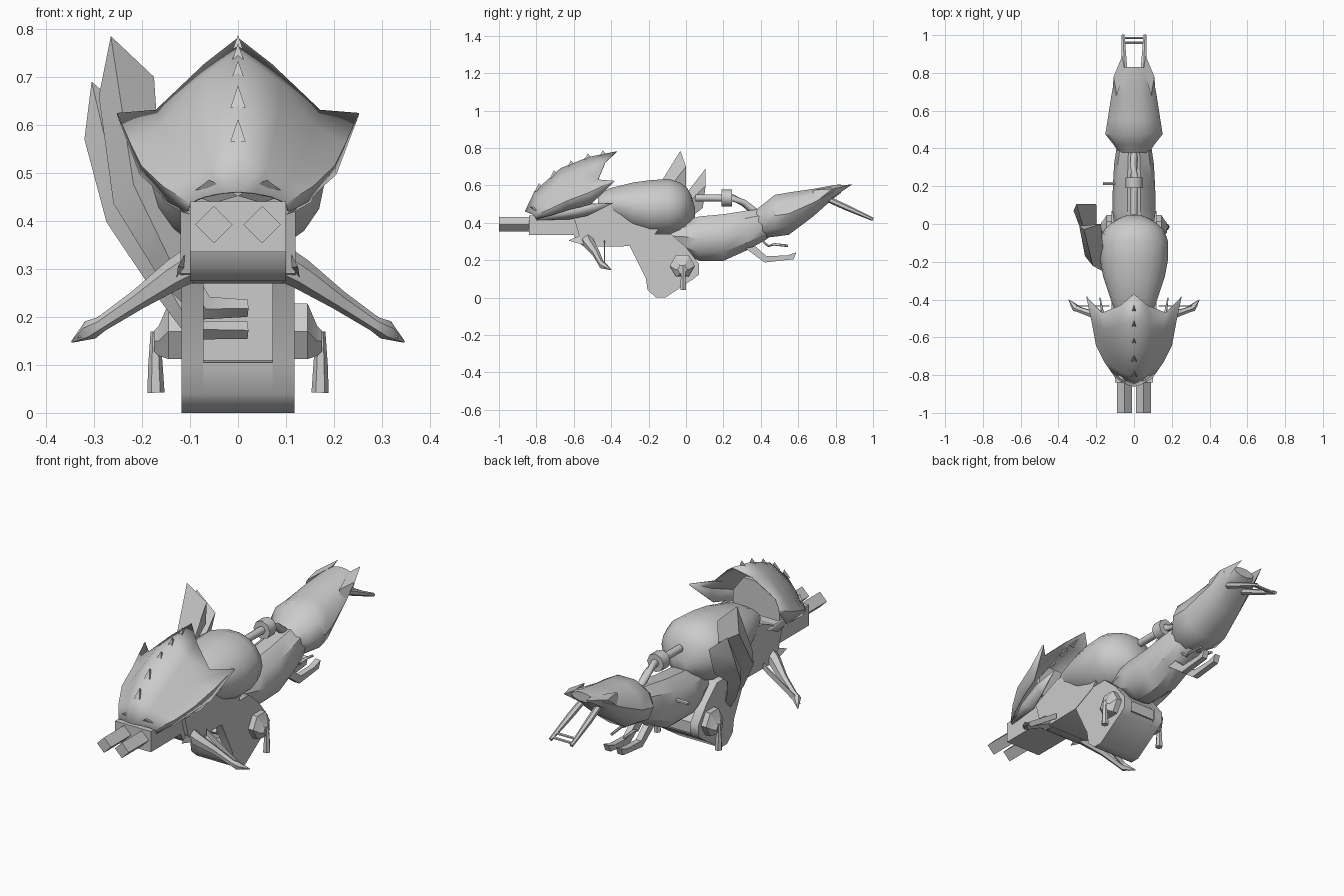
import bpy, bmesh, math
from mathutils import Vector

grey = bpy.data.materials.new("plain_grey")
grey.diffuse_color = (0.6, 0.6, 0.6, 1)


def make(name, verts, faces, mirror=False, thick=0, angle=35):
    """Mesh object with smooth shading limited by angle, optionally mirrored in x."""
    me = bpy.data.meshes.new(name)
    bm = bmesh.new()
    vs = [bm.verts.new(v) for v in verts]
    for f in faces:
        bm.faces.new([vs[i] for i in f])
    bmesh.ops.recalc_face_normals(bm, faces=bm.faces[:])
    bm.to_mesh(me)
    bm.free()
    me.polygons.foreach_set("use_smooth", [True] * len(me.polygons))
    me.set_sharp_from_angle(angle=math.radians(angle))
    me.materials.append(grey)
    ob = bpy.data.objects.new(name, me)
    bpy.context.collection.objects.link(ob)
    if mirror:
        m = ob.modifiers.new("mirror", 'MIRROR')
        m.merge_threshold = 0.0005
    if thick:
        s = ob.modifiers.new("shell", 'SOLIDIFY')
        s.thickness = thick
        s.offset = 0
    return ob


def skin(name, rings, mirror=False, angle=35):
    """Join closed rings of equal size and cap both ends."""
    n = len(rings[0])
    verts = [p for r in rings for p in r]
    faces = [(k * n + i, k * n + (i + 1) % n, (k + 1) * n + (i + 1) % n, (k + 1) * n + i)
             for k in range(len(rings) - 1) for i in range(n)]
    faces += [tuple(range(n)), tuple(range(len(verts) - n, len(verts)))]
    return make(name, verts, faces, mirror, angle=angle)


def body(name, sections, n=16, angle=35):
    """Elliptic sections along y: (y, z low, z high, half width)."""
    rings = []
    for y, lo, hi, w in sections:
        rings.append([(w * math.cos(2 * math.pi * i / n), y,
                       (lo + hi) / 2 + (hi - lo) / 2 * math.sin(2 * math.pi * i / n)) for i in range(n)])
    return skin(name, rings, angle=angle)


def plate(name, profile, x0, x1, mirror=False, angle=35):
    """Side profile (y, z) extruded from x0 to x1."""
    return skin(name, [[(x, y, z) for y, z in profile] for x in (x0, x1)], mirror, angle)


def tube_rings(path, radii, n, phase=0.0):
    pts = [Vector(p) for p in path]
    rings = []
    for k, p in enumerate(pts):
        t = (pts[min(k + 1, len(pts) - 1)] - pts[max(k - 1, 0)]).normalized()
        ref = Vector((1, 0, 0)) if abs(t.y) > 0.9 else Vector((0, 1, 0))
        a = (ref - t * ref.dot(t)).normalized()
        b = t.cross(a)
        ang = [2 * math.pi * i / n + phase for i in range(n)]
        rings.append([p + radii[k] * (b * math.cos(q) + a * math.sin(q)) for q in ang])
    return rings


def tube(name, path, radii, n=6, mirror=False, angle=50):
    if not isinstance(radii, (list, tuple)):
        radii = [radii] * len(path)
    return skin(name, tube_rings(path, radii, n), mirror, angle)


# Front hood: open half shell from crest to lower rim, ending in a side spike
rows = [
    [(0, -.86, .46), (0, -.81, .565), (0, -.67, .69), (0, -.52, .75), (0, -.37, .78)],
    [(.035, -.85, .457), (.065, -.785, .52), (.085, -.66, .63), (.085, -.54, .69), (.07, -.43, .725)],
    [(.07, -.83, .45), (.115, -.75, .485), (.142, -.66, .55), (.157, -.56, .597), (.17, -.47, .63)],
    [(.10, -.81, .437), (.155, -.73, .472), (.20, -.64, .515), (.222, -.52, .56), (.25, -.388, .625)],
    [(.105, -.80, .42), (.145, -.72, .44), (.175, -.62, .472), (.203, -.51, .497), (.25, -.383, .621)],
]
make("front_hood", [p for r in rows for p in r],
     [(r * 5 + c, r * 5 + c + 1, r * 5 + c + 6, r * 5 + c + 5) for r in range(4) for c in range(4)],
     True, 0.004, 45)
# Bulkhead inside the hood
skin("hood_bulkhead", [[(-.13, y, .47), (.13, y, .47), (.13, y, .56), (.07, y, .64), (-.07, y, .64), (-.13, y, .56)]
                       for y in (-.58, -.56)])
# Lower blades and crest teeth
make("hood_lower_blade", [(.10, -.80, .415), (.14, -.68, .465), (.165, -.54, .50), (.18, -.39, .505),
                          (.15, -.52, .44), (.115, -.62, .42)],
     [(0, 1, 5), (1, 2, 4, 5), (2, 3, 4)], True, 0.006)
for i, (y, z) in enumerate([(-.79, .59), (-.71, .66), (-.62, .712), (-.53, .748), (-.45, .766)]):
    make(f"crest_tooth_{i}", [(-.016, y - .02, z - .025), (.016, y - .02, z - .025), (0, y + .03, z - .004),
                              (0, y + .004, z + .022)],
         [(0, 1, 3), (1, 2, 3), (2, 0, 3), (0, 2, 1)])

# Brow spikes over the barrels
make("brow_spike", [(.0, -.84, .452), (.06, -.83, .486), (.1, -.79, .455), (.05, -.80, .437), (.05, -.6, .46)],
     [(0, 1, 2, 3), (0, 1, 4), (1, 2, 4), (2, 3, 4), (3, 0, 4)], True)

# Barrel housing and four-sided barrels
plate("barrel_housing", [(-.84, .335), (-.45, .335), (-.45, .44), (-.84, .44)], -.1, .1)
tube("front_barrel", [(.05, -1, .392), (.05, -.6, .392)], .039, 4, True)

# Main frame block, chin and cheeks
plate("main_frame", [(-.60, .43), (-.56, .29), (-.50, .272), (-.30, .275), (-.17, .335), (-.12, .40),
                     (-.25, .50), (-.44, .50)], -.12, .12)
plate("chin", [(-.60, .335), (-.55, .335), (-.50, .27), (-.55, .275), (-.585, .30)], -.1, .1, False, 60)
make("cheek_spike", [(.1, -.52, .35), (.13, -.5, .27), (.125, -.63, .305), (.1, -.5, .3)],
     [(0, 1, 2), (1, 3, 2), (3, 0, 2), (0, 3, 1)], True)

# Rounded tank
body("tank", [(-.47, .47, .55, .09), (-.41, .42, .585, .12), (-.28, .35, .618, .163), (-.19, .325, .63, .18),
              (-.09, .325, .637, .18), (-.03, .345, .615, .158), (.005, .37, .59, .12), (.03, .395, .545, .08),
              (.048, .42, .48, .035)], 18, 40)

# Seat body and tail
body("seat_body", [(-.10, .30, .36, .07), (0, .23, .42, .105), (.07, .19, .44, .115), (.2, .19, .452, .112),
                   (.32, .245, .47, .105), (.42, .30, .48, .09), (.5, .36, .48, .05)], 10)
body("tail", [(.37, .33, .47, .075), (.42, .315, .51, .108), (.475, .32, .555, .152), (.55, .33, .568, .14),
              (.68, .43, .585, .12), (.79, .53, .603, .10), (.83, .56, .607, .06)], 10, 40)
make("tail_horn", [(.115, .68, .50), (.108, .78, .58), (.062, .89, .605), (.05, .82, .60), (.08, .76, .52),
                   (.09, .68, .575)],
     [(0, 1, 2, 4), (1, 5, 3, 2), (2, 3, 4), (0, 5, 1), (0, 4, 3, 5)], True)

# Rear bracket
tube("rear_bracket_arm", [(.045, .74, .535), (.052, .85, .485), (.058, 1.0, .418)], [.016, .016, .009], 6, True)
for i, (y, z) in enumerate([(.96, .437), (.985, .424)]):
    tube(f"rear_bracket_bar_{i}", [(-.058, y, z), (.058, y, z)], .007)

# Rod and round collar above the seat, small side rod
tube("seat_rod", [(0, .05, .533), (0, .15, .533), (0, .25, .533), (0, .31, .505), (0, .38, .45)], .019, 8)
tube("seat_rod_collar", [(0, .19, .533), (0, .245, .533)], .046, 8)
tube("side_rod", [(-.165, .215, .36), (-.09, .215, .36)], .009)

# Lower drive block: two cheeks, a recessed core and a full-width foot
side = [(-.30, .275), (-.215, .105), (-.205, .04), (-.16, 0), (-.11, 0), (.04, .10), (.07, .125), (.07, .18),
        (.0, .27), (-.08, .34), (-.18, .34)]
plate("drive_cheek", side, .072, .118, True, 60)
plate("drive_core", [(-.14, .34), (-.14, .105), (.06, .125), (.06, .18), (-.05, .32)], -.08, .08)
plate("drive_foot", [(-.215, .105), (-.205, .04), (-.16, 0), (-.11, 0), (.04, .10), (.06, .12)], -.08, .08, False, 60)

# Pedal hubs and pedals
hub = tube_rings([(.11, -.02, .17), (.145, -.02, .17)], [.067, .067], 6, math.pi / 6)
hub += tube_rings([(.165, -.02, .15), (.175, -.02, .15)], [.036, .025], 6, math.pi / 6)
skin("pedal_hub", hub, True, 25)
tube("pedal", [(.172, -.015, .17), (.172, -.015, .1), (.171, -.015, .042)], [.010, .015, .018], 6, True)

# Side handle arms with pointed ends and a thin rear fin
tube("handle_arm", [(.08, -.53, .318), (.13, -.52, .29), (.21, -.48, .235), (.285, -.455, .185), (.308, -.445, .173),
                    (.346, -.40, .148)], [.038, .032, .021, .016, .021, .002], 6, True)
skin("handle_fin", [[(.13, y, .305), (.13, y, .275), (.29, y, .17), (.335, y, .155), (.30, y, .195)]
                    for y in (-.438, -.432)], True)

# Two exhaust pipes sweeping up the left side, cut at a slant
pipes = [
    ([(.02, -.21, .218), (-.07, -.22, .218), (-.125, -.235, .285), (-.21, -.17, .46)], [.018, .026, .035, .055],
     [(-.29, -.01, .66), (-.18, .0, .59), (-.175, .0, .70), (-.265, -.03, .785)]),
    ([(.02, -.19, .172), (-.09, -.2, .172), (-.15, -.15, .27), (-.235, -.05, .42)], [.018, .022, .032, .045],
     [(-.32, .07, .57), (-.22, .09, .48), (-.20, .105, .60), (-.305, .105, .69)]),
]
for i, (path, radii, end) in enumerate(pipes):
    skin(f"exhaust_pipe_{i}", tube_rings(path, radii, 4) + [end], angle=45)

# Skids and bent rods under the tail
plate("rear_skid", [(.32, .262), (.42, .188), (.575, .205), (.59, .242), (.54, .225), (.43, .222), (.37, .275)],
      .02, .05, True)
tube("skid_rod", [(.035, .38, .33), (.035, .44, .275), (.035, .47, .285), (.035, .545, .277)], .007, 6, True)
